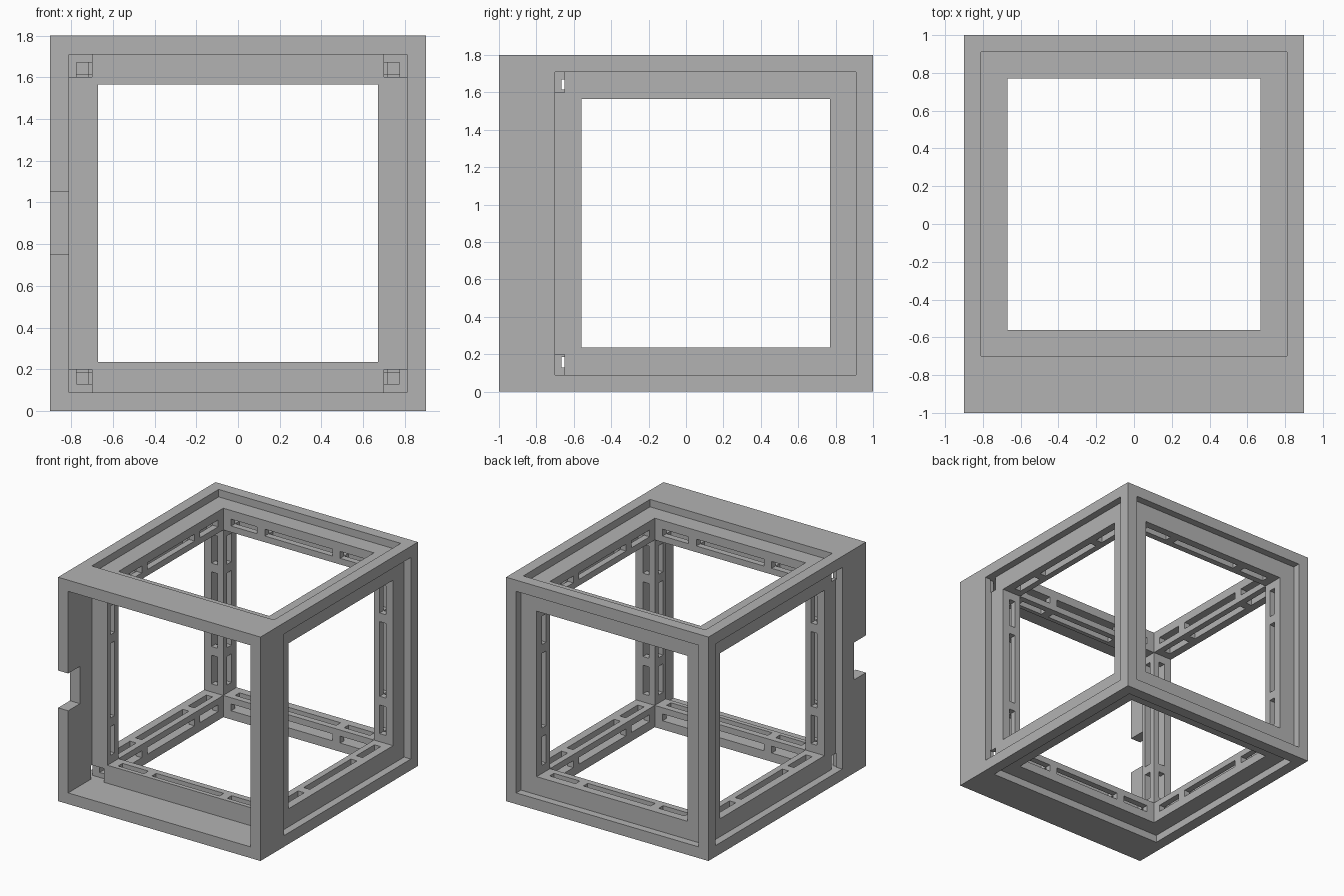
import bpy, bmesh
from mathutils import Vector

cube = bpy.data.objects.get("Cube")
if cube:
    bpy.data.objects.remove(cube, do_unlink=True)

grey = bpy.data.materials.new("plain_grey")
grey.use_nodes = True
colour = (0.45, 0.45, 0.45, 1)
grey.diffuse_color = colour
grey.node_tree.nodes["Principled BSDF"].inputs["Base Color"].default_value = colour

CENTRE = Vector((0, 0.105, 0.9))      # centre of the inner cage
WINDOW = Vector((0.67, 0.665, 0.665))  # half size of the window openings
NEAR, FAR = 0.05, 0.105               # slot edges, measured out from the window


def boxes(name, spans):
    """One object made of boxes, each given as three (low, high) pairs."""
    bm = bmesh.new()
    for span in spans:
        lo = Vector([min(s) for s in span])
        hi = Vector([max(s) for s in span])
        made = bmesh.ops.create_cube(bm, size=1)["verts"]
        for v in made:
            v.co = (lo + hi) / 2 + Vector([a * b for a, b in zip(v.co, hi - lo)])
    mesh = bpy.data.meshes.new(name)
    bm.to_mesh(mesh)
    bm.free()
    obj = bpy.data.objects.new(name, mesh)
    bpy.context.collection.objects.link(obj)
    return obj


frame = boxes("cage_frame", [((-0.9, 0.9), (-1, 1), (0, 1.8))])
frame.data.materials.append(grey)
cutters = []


def cut(name, spans):
    cutter = boxes(name, spans)
    cutter.hide_render = True
    cutter.data.materials.append(grey)
    mod = frame.modifiers.new(name, "BOOLEAN")
    mod.operation = "DIFFERENCE"
    mod.solver = "EXACT"
    mod.object = cutter
    cutters.append(cutter)


# Deep front pocket and shallow panel recesses on the other sides
X, Y, Z = (-0.81, 0.81), (-0.7, 0.91), (0.09, 1.71)
cut("front_pocket", [(X, (-1.1, -0.7), Z)])
cut("panel_recesses", [
    ((0.84, 1), Y, Z), ((-1, -0.84), Y, Z),
    (X, (0.94, 1.1), Z),
    (X, Y, (1.74, 1.9)), (X, Y, (-0.1, 0.06))])

# Square windows through all three directions
for axis in range(3):
    span = [(CENTRE[i] - WINDOW[i], CENTRE[i] + WINDOW[i]) for i in range(3)]
    span[axis] = (-1.5, 2.5)
    cut("window_bore", [span])

# Front corner notches that open into the side recesses
cut("corner_notches", [
    ((s * 0.7, s * 0.85), (-0.71, -0.65), z)
    for s in (-1, 1) for z in ((1.6, 1.71), (0.09, 0.2))])

# Cable notch in the front edge of one side wall
cut("cable_notch", [((-1, -0.8), (-1.1, -0.85), (0.75, 1.05))])


def offset(axis, side, out):
    return CENTRE[axis] + side * (WINDOW[axis] + out)


# Hidden channel along each bar, with rows of slots on its two inner faces
for a in range(3):
    b, c = (a + 1) % 3, (a + 2) % 3
    channels, slots_b, slots_c = [], [], []
    for sb in (-1, 1):
        for sc in (-1, 1):
            def bar(along, out_b, out_c):
                span = [None] * 3
                span[a] = along
                span[b] = tuple(offset(b, sb, o) for o in out_b)
                span[c] = tuple(offset(c, sc, o) for o in out_c)
                return span
            ends = (offset(a, -1, FAR), offset(a, 1, FAR))
            channels.append(bar(ends, (NEAR, FAR), (NEAR, FAR)))
            for lo, hi in ((-0.6, -0.37), (-0.3, 0.3), (0.37, 0.6)):
                along = (CENTRE[a] + lo, CENTRE[a] + hi)
                slots_b.append(bar(along, (-0.03, 0.08), (NEAR, FAR)))
                slots_c.append(bar(along, (NEAR, FAR), (-0.03, 0.08)))
    cut("channels", channels)
    cut("slots", slots_b)
    cut("slots", slots_c)

# Bake the cuts and remove the helpers
bpy.context.view_layer.update()
baked = bpy.data.meshes.new_from_object(
    frame.evaluated_get(bpy.context.evaluated_depsgraph_get()))
frame.modifiers.clear()
frame.data = baked
baked.name = "cage_frame"
for cutter in cutters:
    bpy.data.objects.remove(cutter, do_unlink=True)
